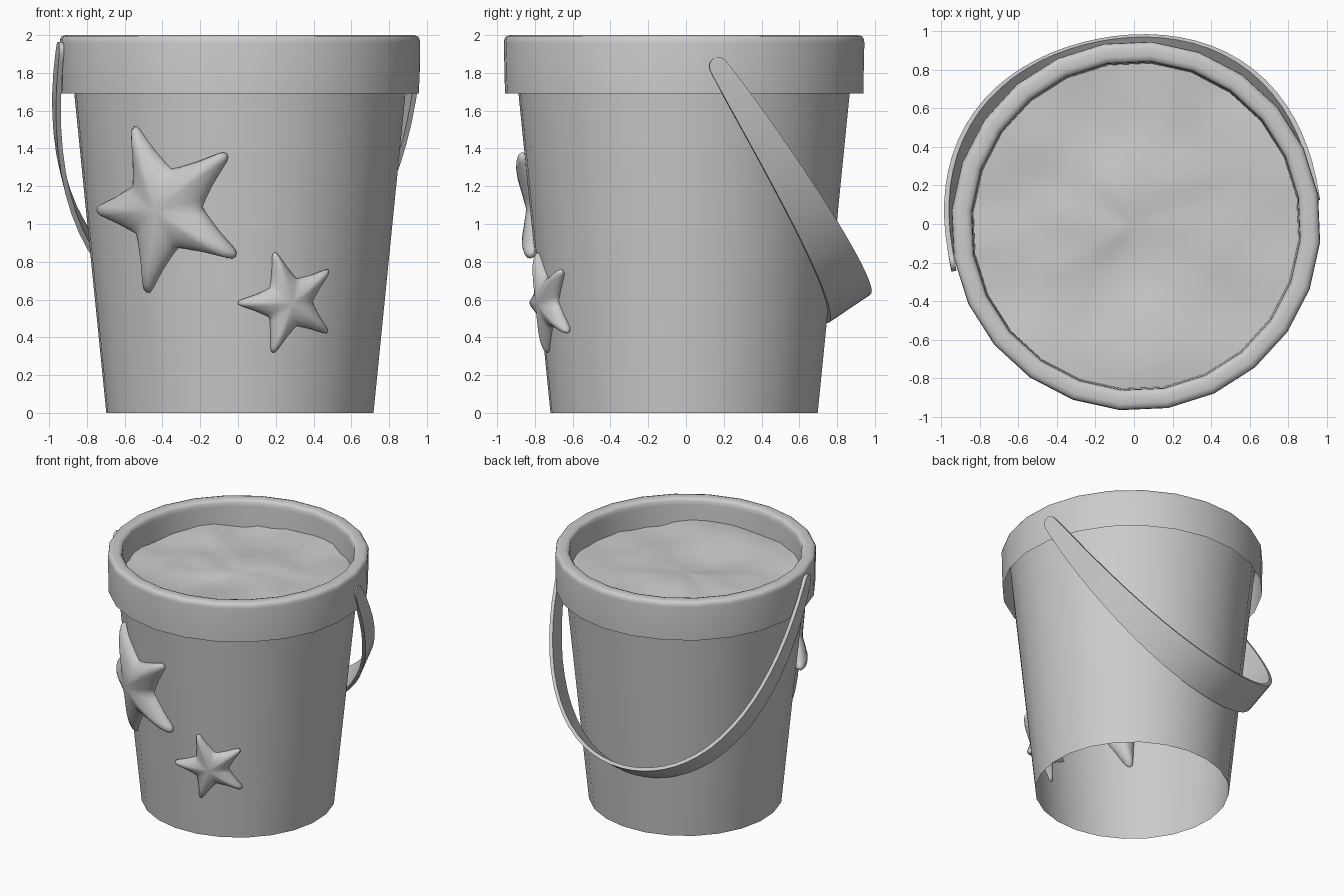
import bpy
from math import sin, cos, pi, radians, sqrt
from mathutils import Vector, noise

if "Cube" in bpy.data.objects:
    bpy.data.objects.remove(bpy.data.objects["Cube"])

CENTRE = Vector((0.01, -0.01, 0))
SIDES, PHASE = 24, radians(-5)


def make(name, verts, faces, angle=35):
    mesh = bpy.data.meshes.new(name)
    mesh.from_pydata([tuple(v) for v in verts], [], faces)
    obj = bpy.data.objects.new(name, mesh)
    bpy.context.collection.objects.link(obj)
    bpy.ops.object.select_all(action='DESELECT')
    obj.select_set(True)
    bpy.context.view_layer.objects.active = obj
    bpy.ops.object.mode_set(mode='EDIT')
    bpy.ops.mesh.select_all(action='SELECT')
    bpy.ops.mesh.normals_make_consistent(inside=False)
    bpy.ops.object.mode_set(mode='OBJECT')
    bpy.ops.object.shade_smooth_by_angle(angle=radians(angle))
    return obj


def bridge(rings, size):
    """Quads joining consecutive closed rings of vertices."""
    return [(r * size + i, r * size + (i + 1) % size,
             (r + 1) * size + (i + 1) % size, (r + 1) * size + i)
            for r in range(rings - 1) for i in range(size)]


def lathe(name, profile, angle=35):
    verts = [CENTRE + Vector((r * cos(PHASE + 2 * pi * i / SIDES),
                              r * sin(PHASE + 2 * pi * i / SIDES), z))
             for r, z in profile for i in range(SIDES)]
    return make(name, verts, bridge(len(profile), SIDES), angle)


# Bucket wall (open bottom) and overhanging rolled rim
lathe("bucket_wall", [(0.71, 0), (0.88, 1.69), (0.90, 1.9)])
lathe("bucket_rim", [(0.952, 1.69), (0.958, 1.96), (0.955, 1.98), (0.945, 1.994),
                     (0.925, 2.0), (0.885, 2.0), (0.865, 1.994), (0.855, 1.98),
                     (0.852, 1.95), (0.842, 1.72)], 80)


# Uneven sand surface
def sand_point(r, a):
    x, y = r * cos(a), r * sin(a)
    h = noise.noise(Vector((x * 2.2, y * 2.2, 3.0)))
    h += 0.3 * noise.noise(Vector((x * 6, y * 6, 1.0)))
    return CENTRE + Vector((x, y, 1.80 + 0.05 * h))


rings, seg = 8, 48
verts = [sand_point(0.85 * k / rings, PHASE + 2 * pi * i / seg)
         for k in range(1, rings + 1) for i in range(seg)]
faces = bridge(rings, seg)
verts.append(sand_point(0, 0))
faces += [(len(verts) - 1, i, (i + 1) % seg) for i in range(seg)]
make("sand", verts, faces)


# Carry handle: tapered strap hanging behind the bucket
turn = radians(11)
hub = Vector((0.0, -0.01, 1.87))
side = Vector((0.96 * cos(turn), 0.96 * sin(turn), -0.04))
drop = Vector((-0.868 * sin(turn), 0.868 * cos(turn), -1.31))
across = side.cross(drop).normalized()
over = 0.035
ends = [0.0005, 0.004, 0.012, 0.025, 0.045]
steps = [e - over for e in ends]
steps += [0.02 + (pi - 0.04) * i / 36 for i in range(37)]
steps += [pi + over - e for e in reversed(ends)]
verts = []
for t in steps:
    full = 1 + 0.03 * sin(2 * t) ** 2
    p = hub + (side * cos(t) + drop * sin(t)) * full
    tangent = drop * cos(t) - side * sin(t)
    out = tangent.cross(across).normalized()
    half = 0.05 + 0.085 * max(0, sin(t)) ** 0.8
    e = min(t + over, pi + over - t) * 1.5
    if e < half:
        half *= sqrt(1 - (1 - e / half) ** 2)
    for w, h in ((-1, -1), (1, -1), (1, 1), (-1, 1)):
        verts.append(p + across * half * w + out * 0.013 * h)
n = len(steps)
faces = bridge(n, 4) + [(0, 1, 2, 3), tuple(range(4 * n - 4, 4 * n))]
make("handle", verts, faces)


# Puffy star decorations, bent a little around the wall
ARM = [(0, 1.0), (2.2, 0.985), (4, 0.93), (12.5, 0.69), (26, 0.53), (36, 0.475)]


def star(name, x, z, radius, depth, spin, bend):
    wall = 0.71 + 0.17 * z / 1.69
    s = (x - CENTRE.x) / wall
    c = sqrt(1 - s * s)
    normal = Vector((s, -c, -0.1)).normalized()
    u = Vector((c, s, 0))
    v = normal.cross(u)
    origin = Vector((x, CENTRE.y - wall * c, z))
    half_arm = ARM + [(72 - a, r) for a, r in reversed(ARM[1:-1])]
    outline = [(radians(a + 72 * k + spin), r) for k in range(5) for a, r in half_arm]
    size = len(outline)
    levels = [sin(pi / 2 * k / 7) for k in range(1, 8)]
    path = [(t, 1) for t in levels] + [(t, -1) for t in reversed(levels[:-1])]
    verts = []
    for t, sign in path:
        h = sign * depth * sqrt(max(0, 1 - t * t))
        for a, r in outline:
            d = r * t * radius
            sag = bend * (d * cos(a)) ** 2 / (2 * wall)
            verts.append(origin + (u * cos(a) + v * sin(a)) * d + normal * (h - sag))
    faces = bridge(len(path), size)
    last = (len(path) - 1) * size
    verts += [origin + normal * depth, origin - normal * depth]
    for i in range(size):
        j = (i + 1) % size
        faces.append((len(verts) - 2, i, j))
        faces.append((len(verts) - 1, last + j, last + i))
    make(name, verts, faces, 75)


star("large_star", -0.395, 1.08, 0.465, 0.095, 182, 0.8)
star("small_star", 0.27, 0.585, 0.28, 0.06, 181, 0.5)
